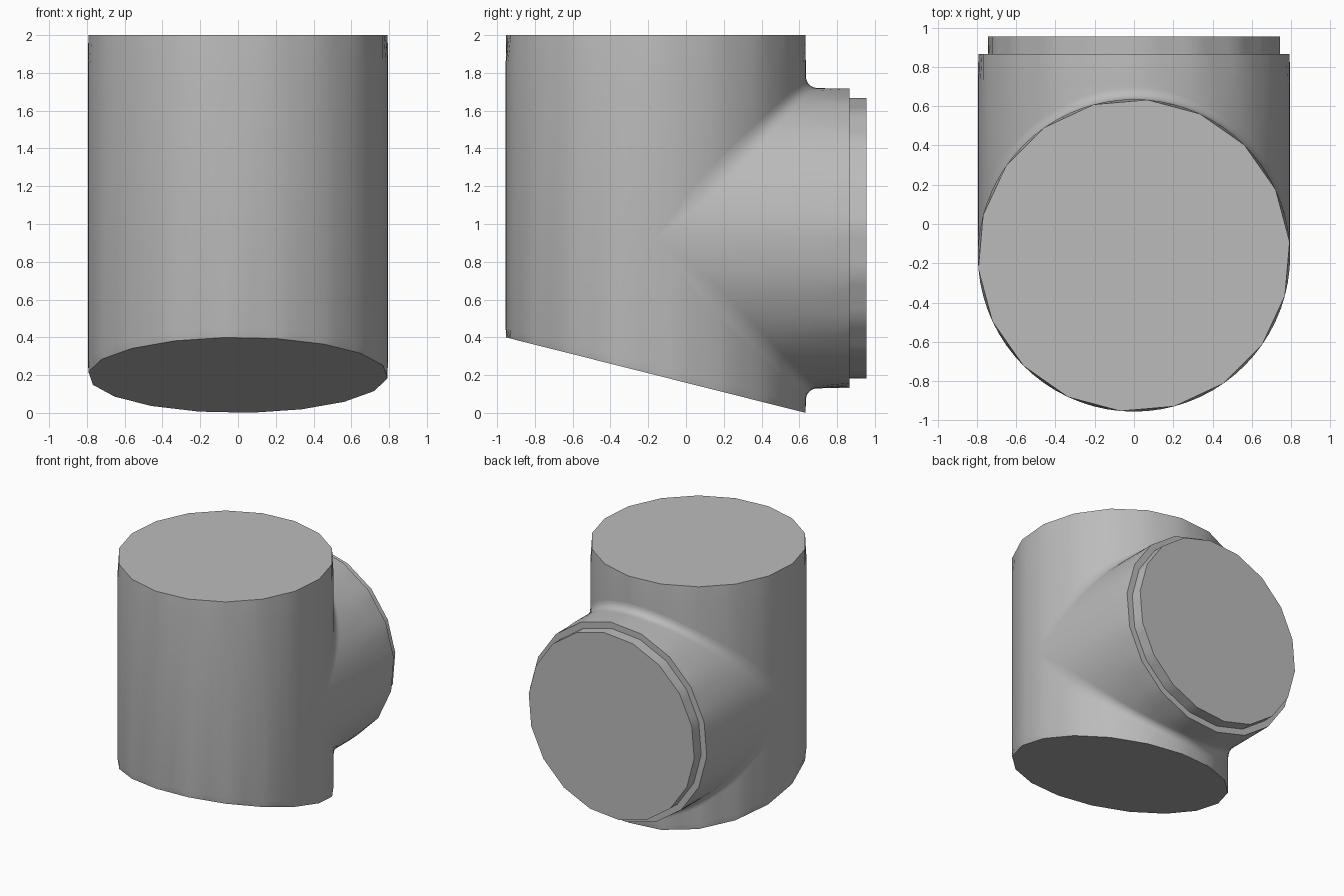
import bpy, bmesh, math
from mathutils import Vector

if "Cube" in bpy.data.objects:
    bpy.data.objects.remove(bpy.data.objects["Cube"])

R = 0.795            # radius of both pipes
CY, CZ = -0.16, 0.925  # main axis y, branch axis z
N = 72               # points per ring
SIDES = 18           # visible sides on the flat ends

grey = bpy.data.materials.new("light_grey")
grey.diffuse_color = (0.5, 0.5, 0.5, 1)
grey.use_nodes = True
grey.node_tree.nodes["Principled BSDF"].inputs["Base Color"].default_value = grey.diffuse_color


def angle(i):
    return 2 * math.pi * i / N


def chord(i):
    """Radius factor that flattens a round ring to an 18-sided outline."""
    local = angle((i - 1) % (N // SIDES)) - math.pi / SIDES
    return math.cos(math.pi / SIDES) / math.cos(local)


def build(name, rings, start=None):
    """Skin a list of rings; close the start with a fan or face, the end with a face."""
    bm = bmesh.new()
    loops = [[bm.verts.new(p) for p in ring] for ring in rings]
    for a, b in zip(loops, loops[1:]):
        for i in range(N):
            j = (i + 1) % N
            bm.faces.new((a[i], a[j], b[j], b[i]))
    if start is None:
        bm.faces.new(loops[0][::-1])
    else:
        c = bm.verts.new(start)
        for i in range(N):
            bm.faces.new((c, loops[0][(i + 1) % N], loops[0][i]))
    bm.faces.new(loops[-1])
    bmesh.ops.remove_doubles(bm, verts=bm.verts, dist=1e-5)
    bmesh.ops.recalc_face_normals(bm, faces=bm.faces)
    me = bpy.data.meshes.new(name)
    bm.to_mesh(me)
    bm.free()
    me.materials.append(grey)
    ob = bpy.data.objects.new(name, me)
    bpy.context.collection.objects.link(ob)
    bpy.ops.object.select_all(action='DESELECT')
    ob.select_set(True)
    bpy.context.view_layer.objects.active = ob
    bpy.ops.object.shade_smooth_by_angle(angle=math.radians(30))
    return ob


# main pipe: slanted bottom with a thin rim, flat top
def main_ring(height, flat):
    pts = []
    for i in range(N):
        r = R * (chord(i) if flat else 1)
        x, y = r * math.cos(angle(i)), CY + r * math.sin(angle(i))
        pts.append((x, y, height(y)))
    return pts


def slant(y):
    return 0.2516 * (CY + R - y)


build("main_pipe", [
    main_ring(slant, True),
    main_ring(lambda y: slant(y) + 0.05, False),
    main_ring(lambda y: 1.85, False),
    main_ring(lambda y: 2.0, True),
])


# branch pipe: fillet onto the main pipe, collar, then a stepped spigot
def fillet_ring(t, tuck=0.0):
    pts = []
    for i in range(N):
        c, s = math.cos(angle(i)), math.sin(angle(i))
        h = abs(s)
        rho = 0.06 + 0.38 * (1 - h) ** 2   # fillet widens towards the sides
        centre = Vector(((R + rho) * c, CY + (R + rho) * h, CZ + (R + rho) * s))
        n_main, n_branch = Vector((c, h, 0)), Vector((c, 0, s))
        n = n_main.slerp(n_branch, t) if 0 < t < 1 and h > 1e-4 else (n_branch if t == 1 else n_main)
        pts.append(centre - n * (rho + tuck))
    return pts


def branch_ring(r, y, flat):
    return [(r * f * math.cos(angle(i)), y, CZ + r * f * math.sin(angle(i)))
            for i in range(N) for f in [chord(i) if flat else 1]]


build("branch_pipe",
      [fillet_ring(0, 0.03)]
      + [fillet_ring(k / 6) for k in range(7)]
      + [branch_ring(R, 0.715, False),
         branch_ring(R, 0.865, True),
         branch_ring(0.745, 0.865, True),
         branch_ring(0.745, 0.955, True)],
      start=(0, CY, CZ))
